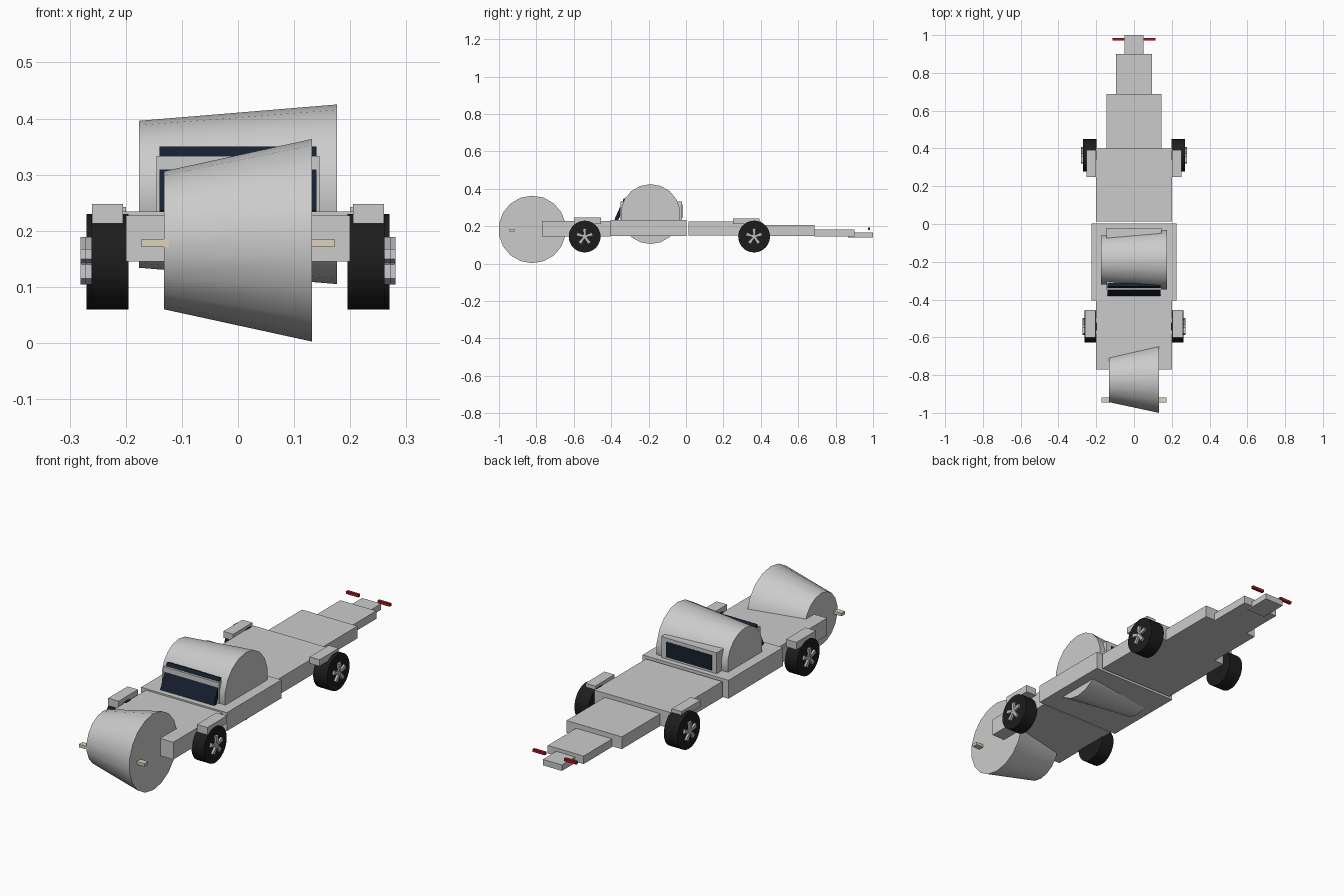
import bpy, bmesh, math
from mathutils import Matrix, Vector

if "Cube" in bpy.data.objects:
    bpy.data.objects.remove(bpy.data.objects["Cube"])


def material(name, color):
    m = bpy.data.materials.new(name)
    m.diffuse_color = (*color, 1)
    m.use_nodes = True
    m.node_tree.nodes["Principled BSDF"].inputs["Base Color"].default_value = m.diffuse_color
    return m


TYRE = material("rubber", (0.012, 0.012, 0.012))
GLASS = material("glass", (0.008, 0.015, 0.03))
LAMP = material("lamp", (0.72, 0.66, 0.5))
RED = material("red_lamp", (0.4, 0.01, 0.015))
RIM = material("rim", (0.5, 0.5, 0.53))


def finish(name, bm, mat=None, smooth=False):
    me = bpy.data.meshes.new(name)
    bm.to_mesh(me)
    bm.free()
    ob = bpy.data.objects.new(name, me)
    bpy.context.collection.objects.link(ob)
    if mat:
        me.materials.append(mat)
    if smooth:
        bpy.ops.object.select_all(action='DESELECT')
        ob.select_set(True)
        bpy.context.view_layer.objects.active = ob
        bpy.ops.object.shade_smooth_by_angle(angle=math.radians(30))
    return ob


def box(name, x, y, z, mat=None):
    """Box from (min, max) pairs per axis."""
    bm = bmesh.new()
    bmesh.ops.create_cube(bm, size=1)
    for v in bm.verts:
        v.co = [(a + b) / 2 + c * (b - a) for (a, b), c in zip((x, y, z), v.co)]
    return finish(name, bm, mat)


def drum(name, x, y, z, r1, r2, sides, mat=None):
    """Tapered drum lying along x, radius r1 at x[0] and r2 at x[1]."""
    bm = bmesh.new()
    bmesh.ops.create_cone(bm, cap_ends=True, segments=sides, radius1=r1, radius2=r2,
                          depth=x[1] - x[0])
    turn = Matrix(((0, 0, 1), (1, 0, 0), (0, 1, 0))).to_4x4()
    bm.transform(Matrix.Translation(((x[0] + x[1]) / 2, y, z)) @ turn)
    return finish(name, bm, mat, smooth=True)


def sided(s, a, b):
    return tuple(sorted((s * a, s * b)))


# Body sections from nose to tail
box("nose_body", (-.2, .2), (-.77, -.403), (.145, .227))
box("middle_body", (-.225, .225), (-.404, .003), (.147, .234))
box("rear_body", (-.2, .2), (.014, .40), (.15, .226))
box("tail_large", (-.145, .145), (.40, .687), (.148, .206))
box("tail_medium", (-.094, .094), (.687, .9), (.145, .183))
box("tail_tip", (-.05, .05), (.867, 1.0), (.139, .167))

# Tapered nose and cabin drums
drum("nose_drum", (-.132, .132), -.822, .183, .123, .1805, 18)
drum("cabin_drum", (-.176, .176), -.19, .265, .131, .16, 18)

# Cabin box with sloped windscreen and rear window
box("cabin_box", (-.145, .145), (-.35, -.022), (.22, .333))
screen = box("windscreen", (-.14, .14), (-.01, .01), (-.062, .062), GLASS)
screen.location = (0, -.348, .289)
screen.rotation_euler.x = math.radians(-24)
box("rear_window", (-.12, .12), (-.03, -.02), (.243, .315), GLASS)


def wheel(name, s, inner, outer, y, z=.145):
    drum(name + "_tyre", sided(s, inner, outer), y, z, .085, .085, 32, TYRE)
    drum(name + "_hub", sided(s, outer - .002, outer + .009), y, z, .013, .013, 20, RIM)
    # Five flared spokes
    bm = bmesh.new()
    for i in range(5):
        a = math.pi / 2 + i * math.tau / 5
        geo = bmesh.ops.create_cube(bm, size=1)
        for v in geo["verts"]:
            far = v.co.z > 0
            w = v.co.y * (.019 if far else .011)
            r = .044 if far else .006
            v.co = Vector((s * (outer + .005 + v.co.x * .011),
                           y + r * math.cos(a) - w * math.sin(a),
                           z + r * math.sin(a) + w * math.cos(a)))
    bmesh.ops.recalc_face_normals(bm, faces=bm.faces)
    finish(name + "_spokes", bm, RIM)


# Wheels, fenders and lamps on both sides
for s, side in ((-1, "left"), (1, "right")):
    wheel("front_wheel_" + side, s, .195, .261, -.542)
    wheel("rear_wheel_" + side, s, .198, .27, .364)
    box("front_fender_" + side, sided(s, .205, .26), (-.6, -.455), (.213, .248))
    box("rear_fender_" + side, sided(s, .2, .252), (.25, .393), (.211, .242))
    box("headlamp_" + side, sided(s, .08, .172), (-.945, -.918), (.171, .185), LAMP)
    box("tail_lamp_" + side, sided(s, .05, .114), (.972, .985), (.18, .193), RED)
